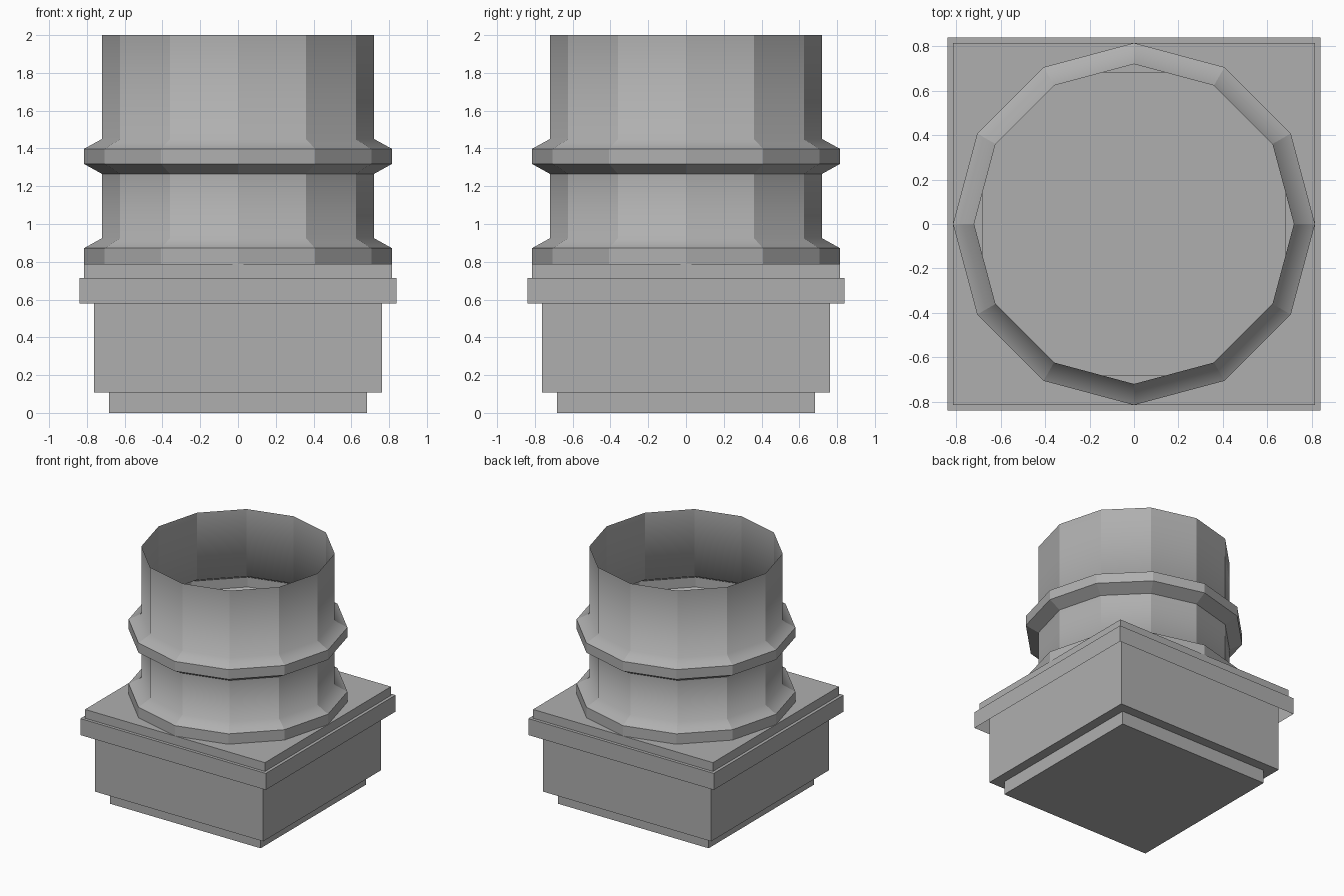
import bpy, bmesh
from math import sin, cos, pi, sqrt

if "Cube" in bpy.data.objects:
    bpy.data.objects.remove(bpy.data.objects["Cube"])

# one darker grey for every part
grey = bpy.data.materials.new("dark_grey")
grey.diffuse_color = (0.43, 0.43, 0.43, 1)
grey.use_nodes = True
grey.node_tree.nodes["Principled BSDF"].inputs["Base Color"].default_value = grey.diffuse_color


def finish(name, bm):
    mesh = bpy.data.meshes.new(name)
    bm.to_mesh(mesh)
    bm.free()
    mesh.materials.append(grey)
    obj = bpy.data.objects.new(name, mesh)
    bpy.context.collection.objects.link(obj)
    return obj


def shell(name, profile, sides, floor=False, soft=()):
    """Sweep (radius, z) points round z; square shells take half-widths."""
    bm = bmesh.new()
    k, start = (sqrt(2), pi / 4) if sides == 4 else (1, 0)
    rings = []
    for r, z in profile:
        rings.append([bm.verts.new((k * r * cos(start + 2 * pi * i / sides),
                                    k * r * sin(start + 2 * pi * i / sides), z))
                      for i in range(sides)])
    for a, b in zip(rings, rings[1:]):
        for i in range(sides):
            j = (i + 1) % sides
            bm.faces.new((a[i], a[j], b[j], b[i]))
    if floor:
        bm.faces.new(rings[0][::-1])
    # hard edges everywhere except the softened rings
    for f in bm.faces:
        f.smooth = True
    for e in bm.edges:
        za, zb = e.verts[0].co.z, e.verts[1].co.z
        e.smooth = abs(za - zb) < 1e-5 and any(abs(za - s) < 1e-4 for s in soft)
    return finish(name, bm)


R, RIM, TOP = 0.72, 0.815, 0.787

# square base with its stepped foot
shell("base_body", [(0.683, 0), (0.683, 0.108), (0.762, 0.108), (0.762, 0.715)], 4, floor=True)

# overhanging ledge, open underneath, and the slab edge above it
shell("base_ledge", [(0.84, 0.58), (0.84, 0.715), (0.762, 0.715)], 4)
shell("slab_edge", [(RIM, 0.715), (RIM, TOP)], 4)

# slab top: four corners around the round opening
bm = bmesh.new()
for q in range(4):
    a = q * pi / 2
    pts = [(RIM * cos(a), RIM * sin(a)),
           (RIM * sqrt(2) * cos(a + pi / 4), RIM * sqrt(2) * sin(a + pi / 4))]
    pts += [(RIM * cos(a + t * pi / 6), RIM * sin(a + t * pi / 6)) for t in (3, 2, 1)]
    bm.faces.new([bm.verts.new((x, y, TOP)) for x, y in pts])
finish("slab_top", bm)

# twelve-sided open pipe with two flared collars
shell("pipe", [(RIM, TOP), (RIM, 0.872), (R, 0.925), (R, 1.265), (RIM, 1.318),
               (RIM, 1.398), (R, 1.45), (R, 2.0)], 12, soft=(0.925, 1.45))
